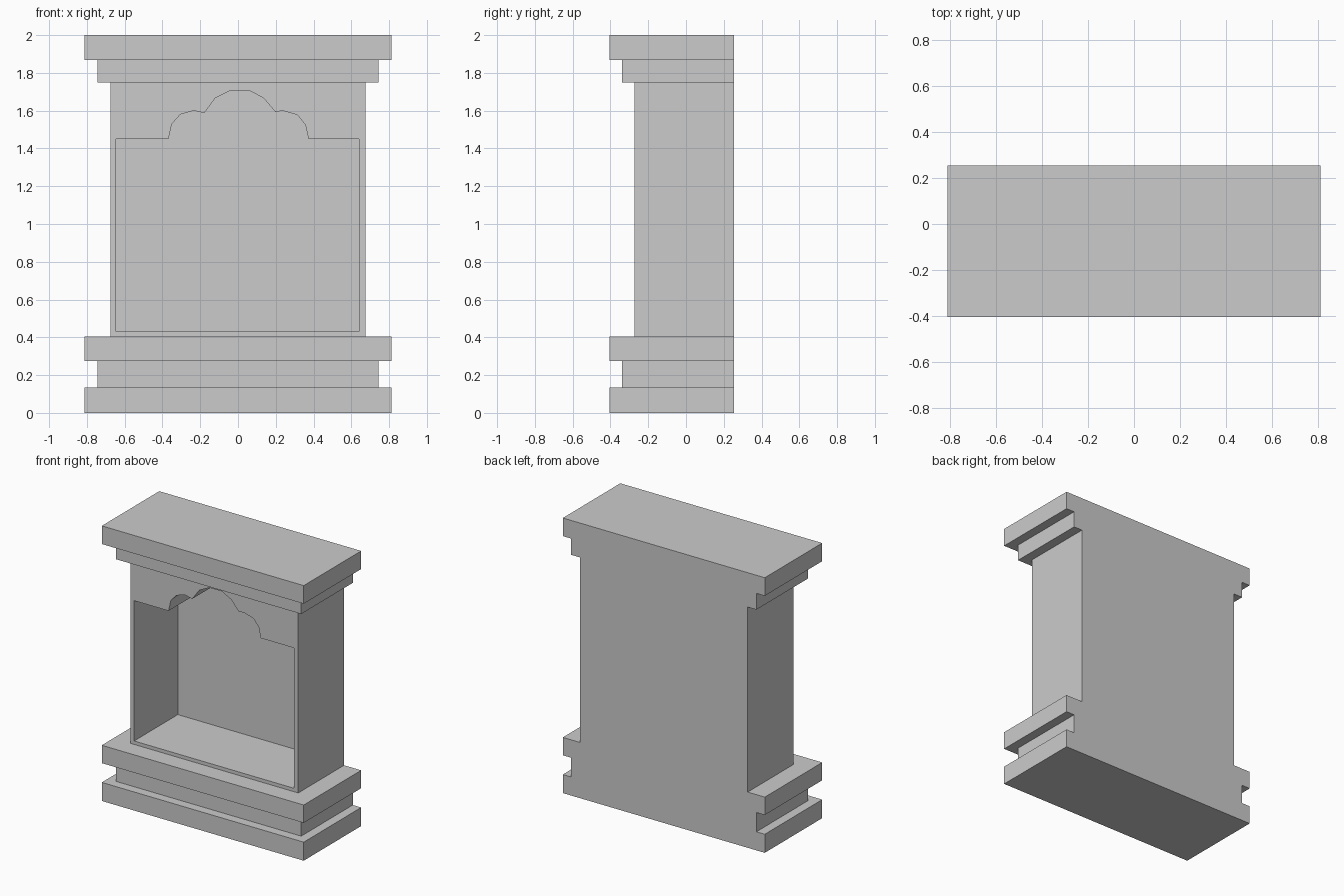
import bpy, bmesh

if "Cube" in bpy.data.objects:
    bpy.data.objects.remove(bpy.data.objects["Cube"])

BACK = 0.255

# Stepped outline from floor to top: (half width, front y, bottom z, top z)
SLAB, STEP, BODY = (0.812, -0.405), (0.745, -0.338), (0.675, -0.272)
TIERS = [
    (*SLAB, 0.0, 0.135),
    (*STEP, 0.135, 0.275),
    (*SLAB, 0.275, 0.405),
    (*BODY, 0.405, 1.75),
    (*STEP, 1.75, 1.868),
    (*SLAB, 1.868, 2.0),
]

# Niche opening with a three-lobed arch, in (x, z)
NICHE = [
    (-0.645, 0.43), (0.64, 0.43), (0.64, 1.45), (0.373, 1.45),
    (0.357, 1.524), (0.315, 1.577), (0.235, 1.60), (0.198, 1.593),
    (0.135, 1.667), (0.06, 1.706), (-0.04, 1.706), (-0.12, 1.667),
    (-0.178, 1.588), (-0.235, 1.60), (-0.305, 1.58), (-0.35, 1.53),
    (-0.368, 1.45), (-0.645, 1.45),
]


def finish(bm, name):
    bmesh.ops.recalc_face_normals(bm, faces=bm.faces)
    mesh = bpy.data.meshes.new(name)
    bm.to_mesh(mesh)
    bm.free()
    obj = bpy.data.objects.new(name, mesh)
    bpy.context.collection.objects.link(obj)
    return obj


def stepped_case(name):
    """Sweep the tier outline round the left, front and right; flat back."""
    bm = bmesh.new()
    rings = []
    for w, front, z0, z1 in TIERS:
        for z in (z0, z1):
            plan = [(-w, BACK), (-w, front), (w, front), (w, BACK)]
            rings.append([bm.verts.new((x, y, z)) for x, y in plan])
    for a, b in zip(rings, rings[1:]):
        for i in range(3):
            bm.faces.new((a[i], a[i + 1], b[i + 1], b[i]))
    bm.faces.new(rings[0])
    bm.faces.new(rings[-1])
    bm.faces.new([r[0] for r in rings] + [r[3] for r in reversed(rings)])
    return finish(bm, name)


def niche_block(name, y0, y1):
    bm = bmesh.new()
    face = bm.faces.new([bm.verts.new((x, y0, z)) for x, z in NICHE])
    out = bmesh.ops.extrude_face_region(bm, geom=[face])["geom"]
    moved = [v for v in out if isinstance(v, bmesh.types.BMVert)]
    bmesh.ops.translate(bm, vec=(0, y1 - y0, 0), verts=moved)
    return finish(bm, name)


# Case with base, body and cornice
case = stepped_case("niche_case")

# Cut the arched niche into the front, leaving a thin back wall
cutter = niche_block("niche_cutter", -0.6, 0.23)
cutter.hide_render = True
cut = case.modifiers.new("niche", "BOOLEAN")
cut.operation = "DIFFERENCE"
cut.solver = "EXACT"
cut.object = cutter
bpy.context.view_layer.objects.active = case
case.select_set(True)
bpy.ops.object.modifier_apply(modifier=cut.name)
bpy.data.objects.remove(cutter)
